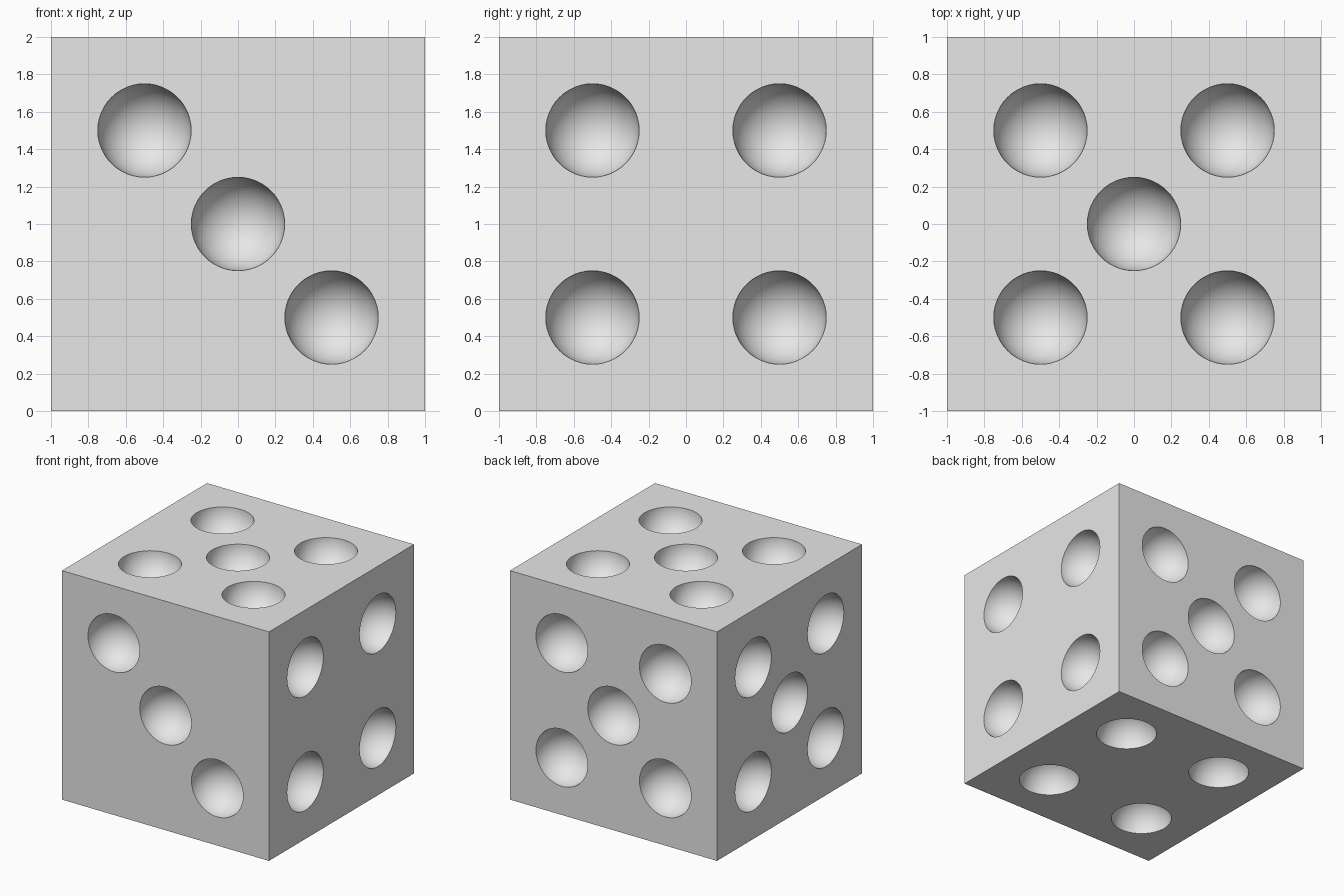
import bpy
import bmesh
from math import radians
from mathutils import Matrix, Vector

default = bpy.data.objects.get("Cube")
if default:
    bpy.data.objects.remove(default, do_unlink=True)

HALF = 1.0
CENTRE = Vector((0, 0, HALF))
PIP_RADIUS = 0.25
X, Y, Z = Vector((1, 0, 0)), Vector((0, 1, 0)), Vector((0, 0, 1))

# Pip layouts, in half-steps across a face
FOUR = [(a, b) for a in (-0.5, 0.5) for b in (-0.5, 0.5)]
FIVE = FOUR + [(0, 0)]
THREE = [(-0.5, 0.5), (0, 0), (0.5, -0.5)]

# Each face: across direction, up direction, layout
FACES = [
    (X, Z, THREE),   # front
    (-X, Z, FIVE),   # back
    (Y, Z, FOUR),    # right-hand side (+x)
    (-Y, Z, FIVE),   # opposite side (-x)
    (X, Y, FIVE),    # top
    (X, -Y, FOUR),   # bottom
]

grey = bpy.data.materials.new("light grey")
grey.use_nodes = True
colour = (0.8, 0.8, 0.8, 1)
grey.diffuse_color = colour
grey.node_tree.nodes["Principled BSDF"].inputs["Base Color"].default_value = colour


def make_object(name, bm):
    mesh = bpy.data.meshes.new(name)
    bm.to_mesh(mesh)
    bm.free()
    mesh.materials.append(grey)
    obj = bpy.data.objects.new(name, mesh)
    bpy.context.collection.objects.link(obj)
    return obj


# Cube body
bm = bmesh.new()
bmesh.ops.create_cube(bm, size=2 * HALF, matrix=Matrix.Translation(CENTRE))
body = make_object("die_body", bm)

# Spheres centred on the faces, poles along the face normals
bm = bmesh.new()
for across, up, layout in FACES:
    normal = across.cross(up)
    turn = Matrix((across, up, normal)).transposed().to_4x4()
    for a, b in layout:
        place = Matrix.Translation(CENTRE + normal * HALF + across * a + up * b)
        bmesh.ops.create_uvsphere(bm, u_segments=48, v_segments=25,
                                  radius=PIP_RADIUS, matrix=place @ turn)
cutter = make_object("pip_cutter", bm)
cutter.hide_render = True

# Carve the hemispherical pips
carve = body.modifiers.new("carve_pips", 'BOOLEAN')
carve.operation = 'DIFFERENCE'
carve.solver = 'EXACT'
carve.object = cutter
bpy.ops.object.select_all(action='DESELECT')
body.select_set(True)
bpy.context.view_layer.objects.active = body
bpy.ops.object.modifier_apply(modifier=carve.name)
bpy.data.objects.remove(cutter, do_unlink=True)

# Smooth hollows with crisp rims and cube edges
bpy.ops.object.shade_smooth_by_angle(angle=radians(35))
